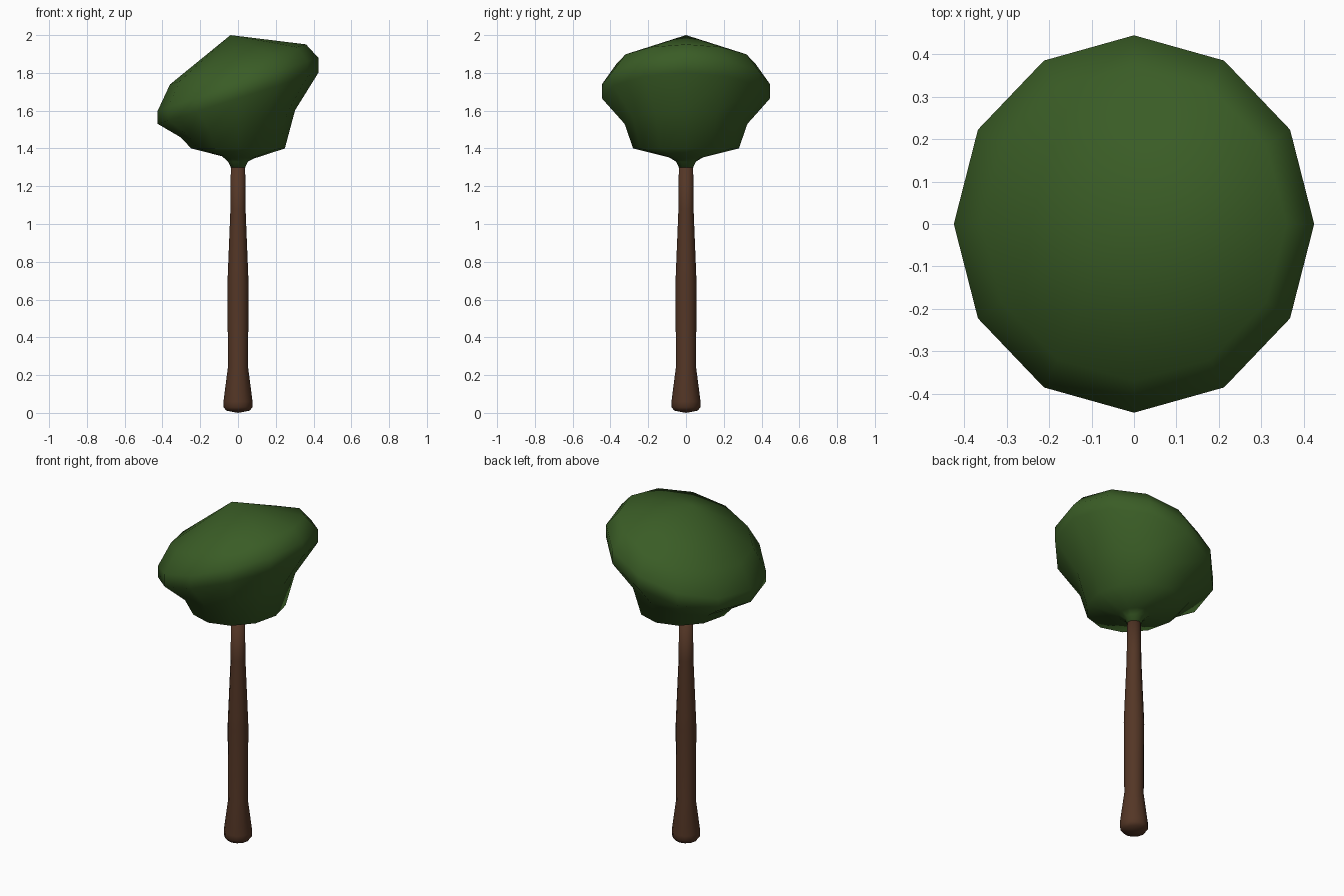
import bpy, bmesh, math

if "Cube" in bpy.data.objects:
    bpy.data.objects.remove(bpy.data.objects["Cube"])

SIDES = 12


def material(name, color):
    m = bpy.data.materials.new(name)
    m.diffuse_color = (*color, 1)
    m.use_nodes = True
    m.node_tree.nodes["Principled BSDF"].inputs["Base Color"].default_value = m.diffuse_color
    return m


def lathe(name, rings, bottom, top, mat):
    """Skin rings of (x radius, y radius, height, rise at +x edge); close with points."""
    bm = bmesh.new()
    loops = []
    for rx, ry, z, rise in rings:
        loop = []
        for i in range(SIDES):
            a = 2 * math.pi * i / SIDES
            c, s = math.cos(a), math.sin(a)
            loop.append(bm.verts.new((rx * c, ry * s, z + rise * c)))
        loops.append(loop)
    for low, high in zip(loops, loops[1:]):
        for i in range(SIDES):
            j = (i + 1) % SIDES
            bm.faces.new((low[i], low[j], high[j], high[i]))
    for tip, loop in ((bottom, loops[0]), (top, loops[-1])):
        if tip:
            v = bm.verts.new(tip)
            for i in range(SIDES):
                bm.faces.new((v, loop[i], loop[(i + 1) % SIDES]))
    bmesh.ops.recalc_face_normals(bm, faces=bm.faces)
    for f in bm.faces:
        f.smooth = True
    me = bpy.data.meshes.new(name)
    bm.to_mesh(me)
    bm.free()
    me.materials.append(mat)
    ob = bpy.data.objects.new(name, me)
    bpy.context.collection.objects.link(ob)
    return ob


bark = material("brown bark", (0.088, 0.037, 0.019))
leaves = material("dark green leaves", (0.042, 0.108, 0.019))

# Trunk: flared foot, slight swelling in the middle, thin top
profile = [(0.062, 0.012), (0.076, 0.03), (0.077, 0.06), (0.053, 0.245),
           (0.056, 0.68), (0.053, 0.76), (0.040, 1.08), (0.038, 1.305)]
lathe("trunk", [(r, r, z, 0) for r, z in profile], (0, 0, 0), (0, 0, 1.31), bark)

# Crown: lopsided, its rings tilt up towards +x
lathe("crown", [
    (0.036, 0.036, 1.295, 0),
    (0.052, 0.052, 1.33, 0),
    (0.085, 0.09, 1.353, -0.006),
    (0.248, 0.28, 1.40, 0),
    (0.302, 0.325, 1.53, 0.072),
    (0.425, 0.445, 1.665, 0.135),
    (0.425, 0.445, 1.74, 0.14),
    (0.36, 0.37, 1.845, 0.106),
], (0, 0, 1.295), (-0.04, 0, 2.0), leaves)
